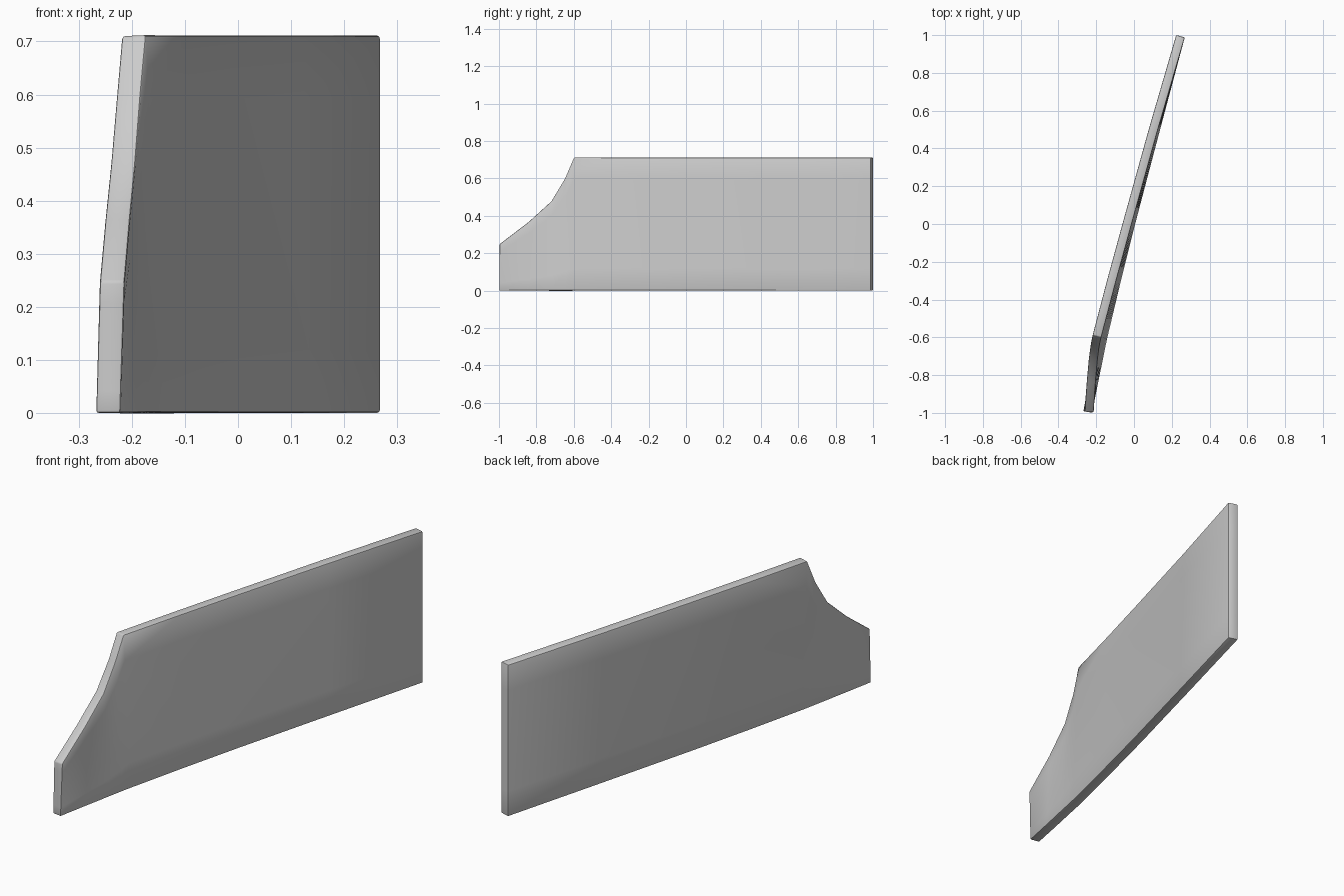
import bpy

if "Cube" in bpy.data.objects:
    bpy.data.objects.remove(bpy.data.objects["Cube"])

# Panel stations along y: (y, top height, centre x at the bottom, sideways lean at the top)
stations = [
    (-0.995, 0.248, -0.245, 0.008),
    (-0.84, 0.365, -0.214, -0.013),
    (-0.715, 0.477, -0.188, -0.028),
    (-0.64, 0.600, -0.173, -0.033),
    (-0.593, 0.711, -0.163, -0.033),
    (-0.30, 0.711, -0.093, -0.026),
    (0.00, 0.711, -0.018, -0.019),
    (0.50, 0.711, 0.114, -0.012),
    (0.994, 0.711, 0.246, 0.000),
]
ROWS = 6
THICKNESS = 0.047

# Gently twisted mid-surface
verts, faces = [], []
for y, top, x, lean in stations:
    for r in range(ROWS + 1):
        t = r / ROWS
        verts.append((x + lean * t, y, top * t))
for c in range(len(stations) - 1):
    for r in range(ROWS):
        a = c * (ROWS + 1) + r
        b = a + ROWS + 1
        faces.append((a, b, b + 1, a + 1))

mesh = bpy.data.meshes.new("side_panel")
mesh.from_pydata(verts, [], faces)
panel = bpy.data.objects.new("side_panel", mesh)
bpy.context.collection.objects.link(panel)
bpy.context.view_layer.objects.active = panel
panel.select_set(True)

# Thickness and softened rim
solid = panel.modifiers.new("thickness", 'SOLIDIFY')
solid.thickness = THICKNESS
solid.offset = 0
bevel = panel.modifiers.new("soft_edges", 'BEVEL')
bevel.width = 0.005
bevel.segments = 2
bevel.limit_method = 'ANGLE'
bevel.angle_limit = 0.9
for name in ("thickness", "soft_edges"):
    bpy.ops.object.modifier_apply(modifier=name)
bpy.ops.object.shade_smooth_by_angle(angle=0.6)
